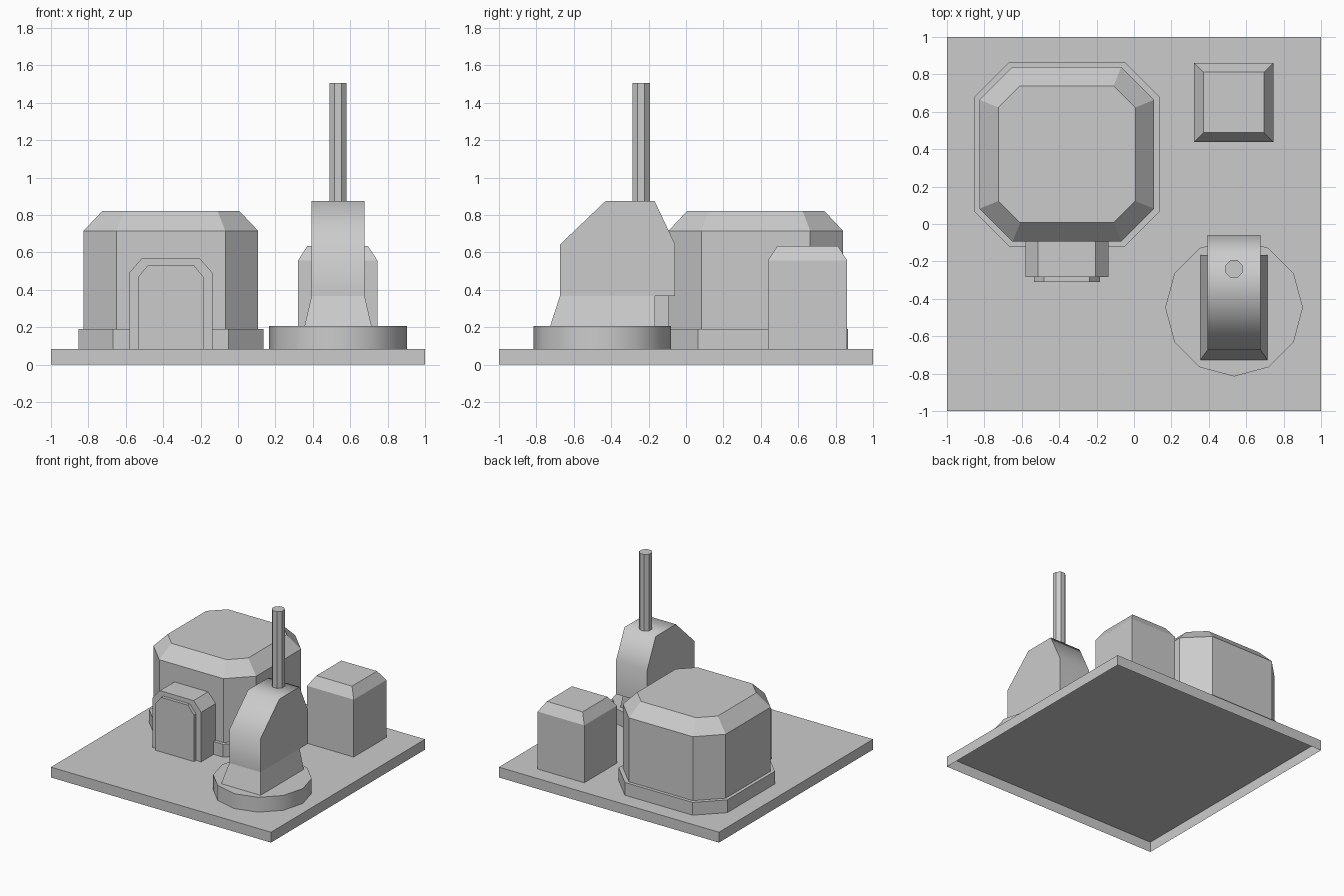
import bpy, bmesh, math

if "Cube" in bpy.data.objects:
    bpy.data.objects.remove(bpy.data.objects["Cube"])

GROUND = 0.085  # top of the base slab


def loft(name, rings, cap_start=False, open_bottom=False, smooth=None):
    """Skin a stack of equal-length rings, counter-clockwise about the loft direction."""
    bm = bmesh.new()
    rows = [[bm.verts.new(p) for p in ring] for ring in rings]
    n = len(rows[0])
    for a, b in zip(rows, rows[1:]):
        for i in range(n):
            j = (i + 1) % n
            bm.faces.new((a[i], a[j], b[j], b[i]))
    bm.faces.new(rows[-1])
    if cap_start:
        bm.faces.new(rows[0][::-1])
    if open_bottom:
        low = min(v.co.z for v in bm.verts)
        flat = [f for f in bm.faces if all(v.co.z < low + 1e-4 for v in f.verts)]
        bmesh.ops.delete(bm, geom=flat, context='FACES')
    mesh = bpy.data.meshes.new(name)
    bm.to_mesh(mesh)
    bm.free()
    obj = bpy.data.objects.new(name, mesh)
    bpy.context.collection.objects.link(obj)
    if smooth:
        bpy.ops.object.select_all(action='DESELECT')
        bpy.context.view_layer.objects.active = obj
        obj.select_set(True)
        bpy.ops.object.shade_smooth_by_angle(angle=math.radians(smooth))
    return obj


def rect(x0, x1, y0, y1, z):
    return [(x0, y0, z), (x1, y0, z), (x1, y1, z), (x0, y1, z)]


def square(cx, cy, half, z):
    return rect(cx - half, cx + half, cy - half, cy + half, z)


def octagon(cx, cy, half, flat, z):
    """Square of given half size with cut corners; flat is the half length of each long side."""
    pts = [(-flat, -half), (flat, -half), (half, -flat), (half, flat),
           (flat, half), (-flat, half), (-half, flat), (-half, -flat)]
    return [(cx + x, cy + y, z) for x, y in pts]


def ngon(cx, cy, r, sides, z, turn=0.0):
    return [(cx + r * math.cos(2 * math.pi * i / sides + turn),
             cy + r * math.sin(2 * math.pi * i / sides + turn), z) for i in range(sides)]


def arch(cx, half, top_half, shoulder, top, y):
    pts = [(-half, GROUND), (half, GROUND), (half, shoulder),
           (top_half, top), (-top_half, top), (-half, shoulder)]
    return [(cx + x, y, z) for x, z in pts]


# Base slab, open underneath
loft("base_slab", [square(0, 0, 1, 0), square(0, 0, 1, GROUND)])

# Main building and its footing
HX, HY = -0.359, 0.373
loft("building_footing", [octagon(HX, HY, 0.494, 0.308, GROUND),
                          octagon(HX, HY, 0.494, 0.308, 0.19)])
loft("building", [octagon(HX, HY, 0.467, 0.291, GROUND),
                  octagon(HX, HY, 0.467, 0.291, 0.715),
                  octagon(HX, HY, 0.366, 0.25, 0.822)])

# Entrance porch and door panel
loft("porch", [arch(HX, 0.222, 0.153, 0.492, 0.57, y) for y in (-0.09, -0.283)],
     open_bottom=True)
loft("door", [arch(HX, 0.176, 0.121, 0.467, 0.534, y) for y in (-0.283, -0.31)],
     open_bottom=True)

# Storage block with bevelled top
loft("storage_block", [square(0.533, 0.65, 0.212, GROUND),
                       square(0.533, 0.65, 0.212, 0.557),
                       square(0.533, 0.65, 0.162, 0.635)])

# Furnace: round plinth, flared foot, hood and chimney
FX = 0.535
loft("furnace_plinth", [ngon(FX, -0.447, 0.368, 12, z) for z in (GROUND, 0.207)], smooth=40)
loft("furnace_foot", [rect(FX - 0.179, FX + 0.179, -0.726, -0.167, 0.207),
                      rect(FX - 0.142, FX + 0.142, -0.674, -0.167, 0.367)])
hood = [(-0.674, 0.367), (-0.058, 0.367), (-0.058, 0.642),
        (-0.168, 0.875), (-0.43, 0.875), (-0.674, 0.642)]
loft("furnace_hood", [[(FX + s * 0.142, y, z) for y, z in hood] for s in (-1, 1)],
     cap_start=True, smooth=70)
loft("chimney", [ngon(FX, -0.24, 0.05, 8, z, math.pi / 8) for z in (0.875, 1.505)])
